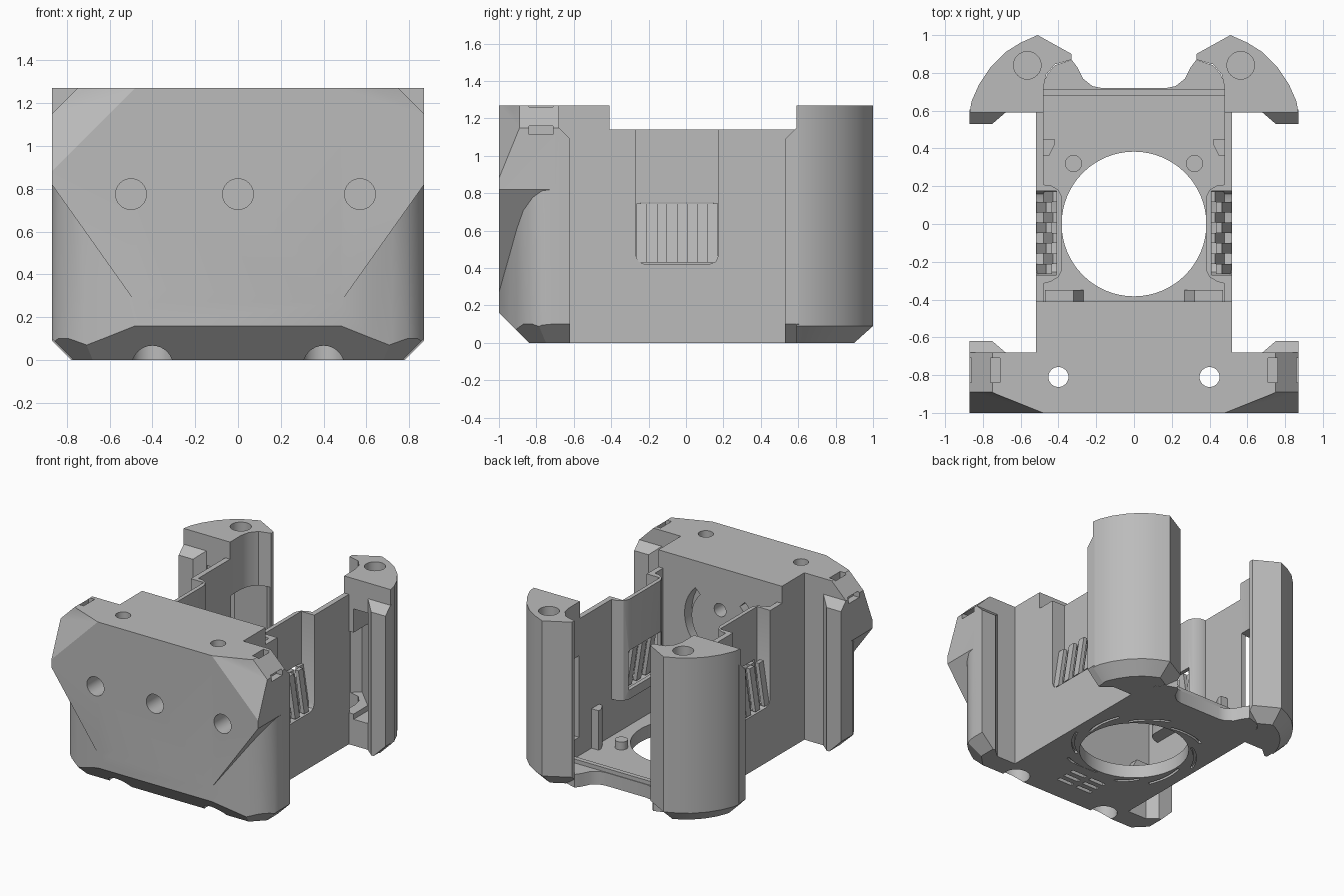
import bpy, bmesh, math
from mathutils import Vector

if "Cube" in bpy.data.objects:
    bpy.data.objects.remove(bpy.data.objects["Cube"])

grey = bpy.data.materials.new("matte grey")
grey.use_nodes = True
grey.diffuse_color = (0.5, 0.5, 0.5, 1)
grey.node_tree.nodes["Principled BSDF"].inputs["Base Color"].default_value = grey.diffuse_color


def prism(name, pts, lo, hi, axis="z", cuts=()):
    """Extrude a 2D outline along an axis; each cut (normal, d) keeps normal.p <= d."""
    place = {"z": lambda a, b, h: (a, b, h),
             "y": lambda a, b, h: (a, h, b),
             "x": lambda a, b, h: (h, a, b)}[axis]
    bm = bmesh.new()
    base = bm.faces.new([bm.verts.new(place(a, b, lo)) for a, b in pts])
    ext = bmesh.ops.extrude_face_region(bm, geom=[base])
    shift = Vector(place(0, 0, hi - lo))
    bmesh.ops.translate(bm, vec=shift, verts=[v for v in ext["geom"] if isinstance(v, bmesh.types.BMVert)])
    bmesh.ops.recalc_face_normals(bm, faces=bm.faces)
    for n, d in cuts:
        n = Vector(n)
        bmesh.ops.bisect_plane(bm, geom=bm.verts[:] + bm.edges[:] + bm.faces[:], dist=1e-5,
                               plane_co=n * (d / n.length_squared), plane_no=n, clear_outer=True)
        rim = [e for e in bm.edges if e.is_boundary]
        if rim:
            bmesh.ops.edgenet_fill(bm, edges=rim)
    bmesh.ops.recalc_face_normals(bm, faces=bm.faces)
    me = bpy.data.meshes.new(name)
    bm.to_mesh(me)
    bm.free()
    me.materials.append(grey)
    ob = bpy.data.objects.new(name, me)
    bpy.context.scene.collection.objects.link(ob)
    return ob


def box(name, x, y, z):
    x = sorted(x)
    return prism(name, [(x[0], y[0]), (x[1], y[0]), (x[1], y[1]), (x[0], y[1])], *z)


def disc(a, b, r, n=32):
    return [(a + r * math.cos(math.tau * i / n), b + r * math.sin(math.tau * i / n)) for i in range(n)]


def arc_band(a, b, r, w, t0, t1, grow=0.0, n=10):
    """Curved strip outline whose radius can grow along its sweep."""
    out, back = [], []
    for i in range(n + 1):
        t = t0 + (t1 - t0) * i / n
        k = r + grow * i / n
        out.append((a + (k + w) * math.cos(t), b + (k + w) * math.sin(t)))
        back.append((a + k * math.cos(t), b + k * math.sin(t)))
    return out + back[::-1]


def side(pts, s):
    return [(s * x, y) for x, y in pts]


def both(pts):
    return pts + side(pts[::-1], -1)


def combine(ob, others, op="DIFFERENCE"):
    bpy.context.view_layer.objects.active = ob
    for o in others:
        m = ob.modifiers.new(op.lower(), "BOOLEAN")
        m.operation, m.object, m.solver = op, o, "EXACT"
        bpy.ops.object.modifier_apply(modifier=m.name)
        bpy.data.objects.remove(o)
    return ob


def finish(ob):
    bpy.ops.object.select_all(action="DESELECT")
    ob.select_set(True)
    bpy.context.view_layer.objects.active = ob
    bpy.ops.object.shade_smooth_by_angle(angle=math.radians(28))


TOP, WALL = 1.27, 1.14
SIDES = (1, -1)
H = math.sqrt(0.5)

# Front block with chamfered foot and cut upper corners
foot = [((0, -1, -1), 0.84)]
corners = []
for s in SIDES:
    foot += [((s, 0, -1), 0.77), ((s * H, -H, -1), 1.074)]
    corners += [((s, 0, 1), 2.02)]
outline = [(0.48, -1), (0.63, -0.94), (0.72, -0.905), (0.79, -0.87), (0.84, -0.82), (0.865, -0.77),
           (0.87, -0.72), (0.87, -0.68), (0.52, -0.68), (0.52, -0.41)]
block = prism("front_block", both(outline), 0, TOP, "z", foot + corners)

# Flared face plate that overhangs the rounded lower corners
facets = [((s, -2.45, 1), 4.2) for s in SIDES]
plate = prism("face_plate", both([(0.48, 0.27), (0.87, 0.82), (0.87, TOP)]), -1, -0.7, "y", facets + corners)
combine(block, [plate], "UNION")

# Screw holes, vents and strap slots
cuts = [prism("cut", disc(x, 0.775, 0.072), -1.1, -0.75, "y") for x in (-0.5, 0, 0.57)]
cuts.append(prism("cut", disc(0, 0.95, 0.05), -0.6, -0.3, "y"))
for s in SIDES:
    cuts.append(prism("cut", disc(s * 0.4, -0.81, 0.053), -0.1, 1.4))
    cuts.append(prism("cut", disc(s * 0.4, -0.81, 0.097), -0.1, 0.12))
    cuts.append(box("cut", (s * 0.71, s * 0.76), (-0.84, -0.71), (1.17, 1.4)))
    cuts.append(box("cut", (s * 0.82, s * 0.9), (-0.84, -0.71), (1.115, 1.16)))
    mid = 0 if s > 0 else math.pi
    cuts.append(prism("cut", arc_band(0, 0.85, 0.24, 0.06, mid - 0.8, mid + 0.8), -0.5, -0.3, "y"))
    for i in range(3):
        y = -0.66 + i * 0.07
        cuts.append(box("cut", (s * 0.02, s * 0.15), (y, y + 0.03), (-0.1, 0.03)))
finish(combine(block, cuts))

# Floor with the round opening and swirl grooves underneath
rear = [(0.49, -0.41), (0.49, 0.72), (0.46, 0.79), (0.42, 0.84), (0.33, 0.87), (0.3, 0.83), (0.27, 0.77),
        (0.22, 0.73), (0.17, 0.72)]
floor = prism("floor", both(rear), 0, 0.1)
cuts = [prism("cut", disc(0, 0, 0.383, 64), -0.1, 0.3)]
for i in range(8):
    t = math.tau * i / 8
    cuts.append(prism("cut", arc_band(0, 0, 0.395, 0.02, t, t + 0.65, 0.07), -0.1, 0.02))
finish(combine(floor, cuts))
box("floor_rear_ridge", (-0.48, 0.48), (0.68, 0.715), (0.05, 0.13))

pocket = [(-0.27, 1.3), (-0.27, 0.47), (-0.255, 0.435), (-0.22, 0.42), (0.125, 0.42), (0.16, 0.435),
          (0.175, 0.47), (0.175, 1.3)]
bump = [(0.5, -0.32), (0.44, -0.305), (0.4, -0.28), (0.38, -0.24), (0.38, 0.14), (0.4, 0.18),
        (0.44, 0.205), (0.5, 0.21)]
arc = [(0.33, 0.9), (0.51, 1), (0.6, 0.96), (0.68, 0.91), (0.76, 0.83), (0.82, 0.74), (0.86, 0.65), (0.87, 0.59)]
inner = [(0.48, 0.59), (0.48, 0.72), (0.465, 0.79), (0.42, 0.845), (0.33, 0.87)]

for s in SIDES:
    tag = "left" if s > 0 else "right"

    # Thin side wall with an inward pocket and open grille
    wall = box(tag + "_wall", (s * 0.48, s * 0.52), (-0.41, 0.6), (0, WALL))
    combine(wall, [prism("bump", side(bump, s), 0.38, WALL)], "UNION")
    span = sorted((s * 0.41, s * 0.6))
    finish(combine(wall, [prism("cut", pocket, *span, "x"),
                          box("cut", (s * 0.3, s * 0.45), (-0.24, 0.145), (0.45, 0.75))]))

    # Leaning slats, staggered in depth
    for i in range(8):
        y, d = -0.265 + i * 0.0545, 0.035 * (i % 2)
        slat = [(0.435 - d, 0.745), (0.465 - d, 0.745), (0.515 - d, 0.43), (0.485 - d, 0.43)]
        prism(tag + "_slat", side(slat, s), y, y + 0.0545, "y")

    # Rear tower with chamfered foot
    chamfers = []
    for (x0, y0), (x1, y1) in zip(arc, arc[1:]):
        n = Vector((y0 - y1, x1 - x0)).normalized()
        chamfers.append(((s * n.x, n.y, -1), n.x * x0 + n.y * y0 - 0.09))
    tower = prism(tag + "_tower", side(inner + arc, s), 0, TOP, "z", chamfers)
    channel = [(0.68, 0.64), (0.56, 0.52), (0.32, 0.76), (0.32, 0.85), (0.4, 0.92)]
    finish(combine(tower, [
        prism("cut", disc(s * 0.565, 0.84, 0.073), 1.1, 1.4),
        box("cut", (s * 0.56, s * 0.79), (0.5, 0.76), (0.2, 1.04)),
        prism("cut", side(channel, s), 0.24, 0.86)]))

    # Tapered lips on the block and the tower
    for name, y, d in (("front", -0.68, 0.06), ("rear", 0.59, -0.06)):
        k = 1 if d > 0 else -1
        lip = [(0.68, y - d / 4), (0.68, y), (0.75, y + d), (0.87, y + d), (0.87, y - d / 4)]
        prism(f"{tag}_{name}_lip", side(lip, s), 0, 1.15, "z",
              [((0, k, 1), k * y + 1.15), ((s, 0, -1), 0.77)])

    # Floor pins, ribs and corner wedges
    finish(prism(tag + "_floor_pin", disc(s * 0.32, 0.32, 0.045), 0.05, 0.16))
    prism(tag + "_rib", side([(0.49, 0.36), (0.45, 0.36), (0.42, 0.42), (0.42, 0.45), (0.49, 0.45)], s), 0.05, 0.4)
    prism(tag + "_wedge", side([(0.24, 0.05), (0.32, 0.2), (0.47, 0.2), (0.47, 0.05)], s), -0.42, -0.35, "y")
